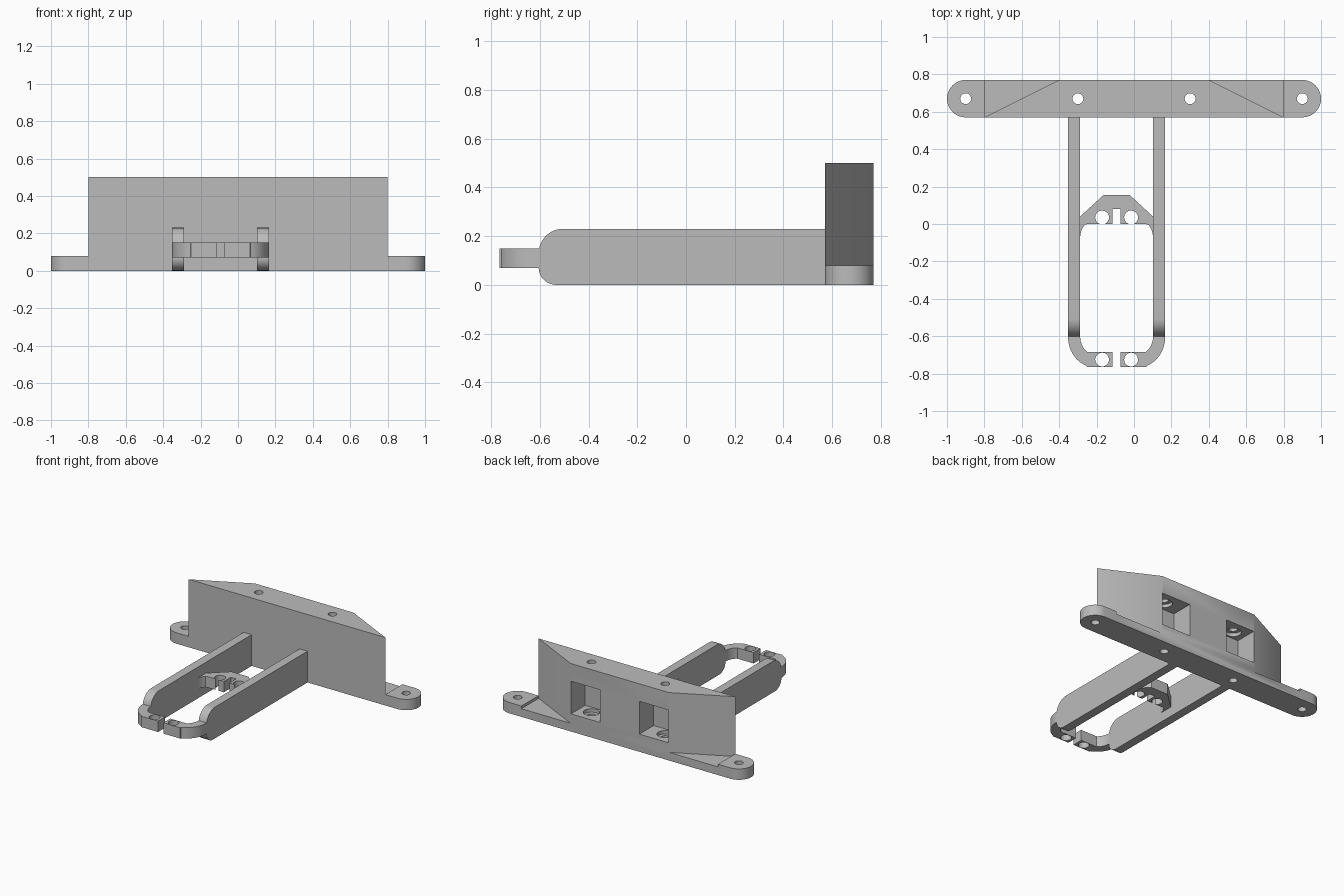
import bpy, bmesh, math
from mathutils import Vector

cube = bpy.data.objects.get("Cube")
if cube:
    bpy.data.objects.remove(cube)

grey = bpy.data.materials.new("light grey plastic")
grey.use_nodes = True
COLOUR = (0.5, 0.5, 0.5, 1)
grey.diffuse_color = COLOUR
grey.node_tree.nodes["Principled BSDF"].inputs["Base Color"].default_value = COLOUR


def arc(cx, cy, rx, ry, start, end, steps=12):
    """Points along an elliptical arc, angles in degrees."""
    angles = [math.radians(start + (end - start) * i / steps) for i in range(steps + 1)]
    return [(cx + rx * math.cos(a), cy + ry * math.sin(a)) for a in angles]


def circle(x, y, r):
    return arc(x, y, r, r, 0, 360, 32)[:-1]


def prism(name, outline, low, high, along="z"):
    """Extrude an outline: (x, y) along z, or (y, z) along x."""
    bm = bmesh.new()
    place = (lambda a, b: (a, b, low)) if along == "z" else (lambda a, b: (low, a, b))
    face = bm.faces.new([bm.verts.new(place(a, b)) for a, b in outline])
    move = Vector((0, 0, high - low)) if along == "z" else Vector((high - low, 0, 0))
    new = bmesh.ops.extrude_face_region(bm, geom=[face])["geom"]
    bmesh.ops.translate(bm, vec=move, verts=[v for v in new if isinstance(v, bmesh.types.BMVert)])
    bmesh.ops.recalc_face_normals(bm, faces=bm.faces)
    mesh = bpy.data.meshes.new(name)
    bm.to_mesh(mesh)
    bm.free()
    mesh.materials.append(grey)
    obj = bpy.data.objects.new(name, mesh)
    bpy.context.collection.objects.link(obj)
    return obj


def activate(obj):
    bpy.ops.object.select_all(action="DESELECT")
    obj.select_set(True)
    bpy.context.view_layer.objects.active = obj


def combine(obj, tool, operation="DIFFERENCE"):
    activate(obj)
    mod = obj.modifiers.new("combine", "BOOLEAN")
    mod.operation, mod.object, mod.solver = operation, tool, "EXACT"
    bpy.ops.object.modifier_apply(modifier=mod.name)
    bpy.data.objects.remove(tool)


def smooth(obj):
    activate(obj)
    bpy.ops.object.shade_smooth_by_angle(angle=math.radians(30))


def rect(x0, x1, y0, y1):
    return [(x0, y0), (x1, y0), (x1, y1), (x0, y1)]


# Mounting base: rounded strip joined to a tall block
FRONT, BACK, MID = 0.57, 0.77, 0.67
strip = arc(0.9, MID, 0.1, 0.1, -90, 90, 20) + arc(-0.9, MID, 0.1, 0.1, 90, 270, 20)
base = prism("mounting_base", strip, 0, 0.08)
combine(base, prism("block", rect(-0.8, 0.8, FRONT, BACK), 0, 0.5), "UNION")

for s in (-1, 1):
    # Angled corner cut away down to a thin ledge
    corner = [(s * 0.34, 0.80), (s * 0.8, FRONT), (s * 0.8, 0.80)]
    combine(base, prism("corner_cutter", corner, 0.06, 0.6))
    # Screw pocket open to the back, with wider screw head recesses
    x0, x1 = sorted((s * 0.16, s * 0.397))
    combine(base, prism("pocket_cutter", rect(x0, x1, 0.605, 0.8), 0.13, 0.37))
    combine(base, prism("recess_cutter", circle(s * 0.3, MID, 0.055), 0.105, 0.395))
    # Screw holes through the block and the end tabs
    for x in (0.3, 0.9):
        combine(base, prism("hole_cutter", circle(s * x, MID, 0.029), -0.1, 0.7))
smooth(base)

# Arms and clamps mirror about an axis set off to one side
AXIS, OUTER, INNER, GAP = -0.093, 0.26, 0.195, 0.022
LOW, HIGH = 0.07, 0.15

for s, side in ((-1, "right"), (1, "left")):
    # Long arm with a rounded front end
    profile = [(FRONT + 0.005, 0), (FRONT + 0.005, 0.23)]
    profile += arc(-0.505, 0.13, 0.1, 0.1, 90, 180)
    profile += arc(-0.53, 0.07, 0.075, 0.07, 180, 270)
    x0, x1 = sorted((AXIS + s * INNER, AXIS + s * OUTER))
    smooth(prism(side + "_arm", profile, x0, x1, "x"))

    # Curved front clamp half
    outline = arc(0.12, -0.6, OUTER - 0.12, 0.165, 0, -73) + [(0.158, -0.765), (GAP, -0.765)]
    outline += [(GAP, -0.685), (0.155, -0.685)]
    outline += arc(0.11, -0.6, INNER - 0.11, 0.1, -50, 0, 6)
    outline += [(INNER, -0.58), (OUTER, -0.58)]
    clamp = prism(side + "_front_clamp", [(AXIS + s * x, y) for x, y in outline], LOW, HIGH)
    combine(clamp, prism("hole_cutter", circle(AXIS + s * 0.0775, -0.725, 0.037), 0, 0.3))
    smooth(clamp)

# Middle clamp bridging the arms
half = [(GAP, 0.08), (GAP, 0), (0.155, 0)]
half += arc(0.11, -0.075, INNER - 0.11, 0.1, 45, 0, 6)
half += [(INNER, 0.04), (0.07, 0.155)]
outline = [(AXIS + x, y) for x, y in half] + [(AXIS - x, y) for x, y in reversed(half)]
bridge = prism("middle_clamp", outline, LOW, HIGH)
for s in (-1, 1):
    combine(bridge, prism("hole_cutter", circle(AXIS + s * 0.0775, 0.035, 0.037), 0, 0.3))
smooth(bridge)
